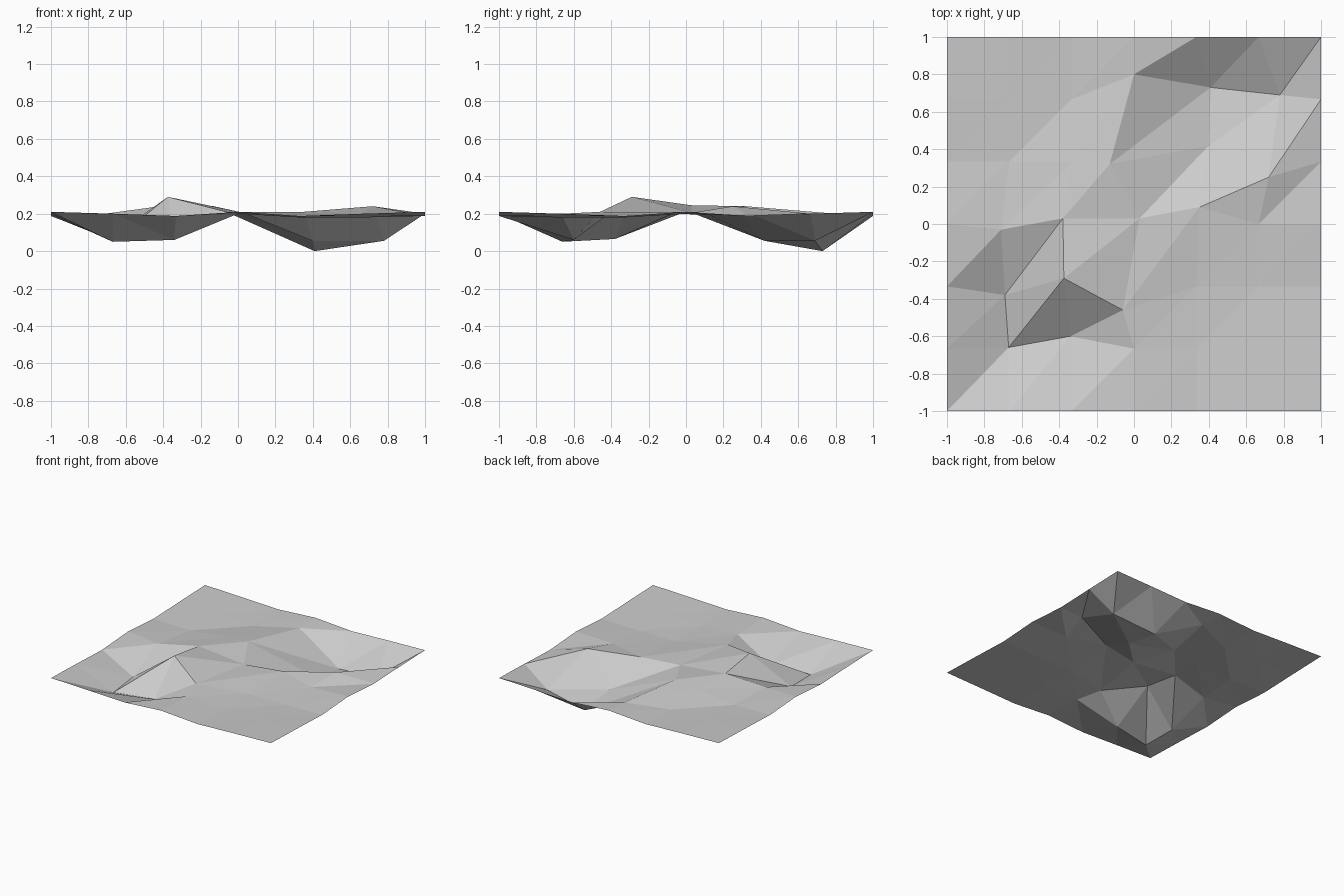
import bpy
import bmesh

old_cube = bpy.data.objects.get("Cube")
if old_cube:
    bpy.data.objects.remove(old_cube, do_unlink=True)

CELLS = 6
GROUND = 0.21
# Gentle periodic ripple shared by both directions
RIPPLE = [0, -0.01, -0.022, 0, -0.022, -0.01, 0]

# Displaced grid points: (column, row) -> position
RELIEF = {
    # front hollow
    (1, 1): (-0.67, -0.66, 0.05),
    (2, 1): (-0.34, -0.60, 0.06),
    (1, 2): (-0.69, -0.38, 0.065),
    # ridge beside the front hollow
    (2, 2): (-0.375, -0.29, 0.29),
    (2, 3): (-0.38, 0.03, 0.245),
    (3, 2): (-0.06, -0.46, 0.21),
    (1, 3): (-0.71, -0.03, 0.2),
    # low rise in the middle
    (3, 3): (0.03, 0.03, 0.205),
    (4, 3): (0.35, 0.09, 0.21),
    (2, 4): (-0.33, 0.33, 0.22),
    (3, 4): (-0.13, 0.32, 0.24),
    # back hollow and its rim
    (4, 4): (0.40, 0.42, 0.055),
    (4, 5): (0.41, 0.73, 0.0),
    (5, 5): (0.78, 0.69, 0.055),
    (5, 4): (0.72, 0.25, 0.24),
    (3, 5): (0.0, 0.80, 0.2),
}


def ground_point(column, row):
    """Position of one terrain point, displaced where the relief says so."""
    if (column, row) in RELIEF:
        return RELIEF[column, row]
    x = 2 * column / CELLS - 1
    y = 2 * row / CELLS - 1
    height = GROUND + max(RIPPLE[column] + RIPPLE[row], -0.03)
    return x, y, height


def make_material(name, colour):
    material = bpy.data.materials.new(name)
    material.use_nodes = True
    material.diffuse_color = colour
    shader = material.node_tree.nodes["Principled BSDF"]
    shader.inputs["Base Color"].default_value = colour
    return material


# Terrain sheet: every cell is split along the same diagonal
bm = bmesh.new()
side = range(CELLS + 1)
points = {(c, r): bm.verts.new(ground_point(c, r)) for r in side for c in side}
for row in range(CELLS):
    for column in range(CELLS):
        near_left = points[column, row]
        near_right = points[column + 1, row]
        far_right = points[column + 1, row + 1]
        far_left = points[column, row + 1]
        bm.faces.new((near_left, near_right, far_right))
        bm.faces.new((near_left, far_right, far_left))

mesh = bpy.data.meshes.new("terrain")
bm.to_mesh(mesh)
bm.free()
mesh.materials.append(make_material("pale grey", (0.6, 0.6, 0.6, 1)))
terrain = bpy.data.objects.new("terrain", mesh)
bpy.context.collection.objects.link(terrain)
